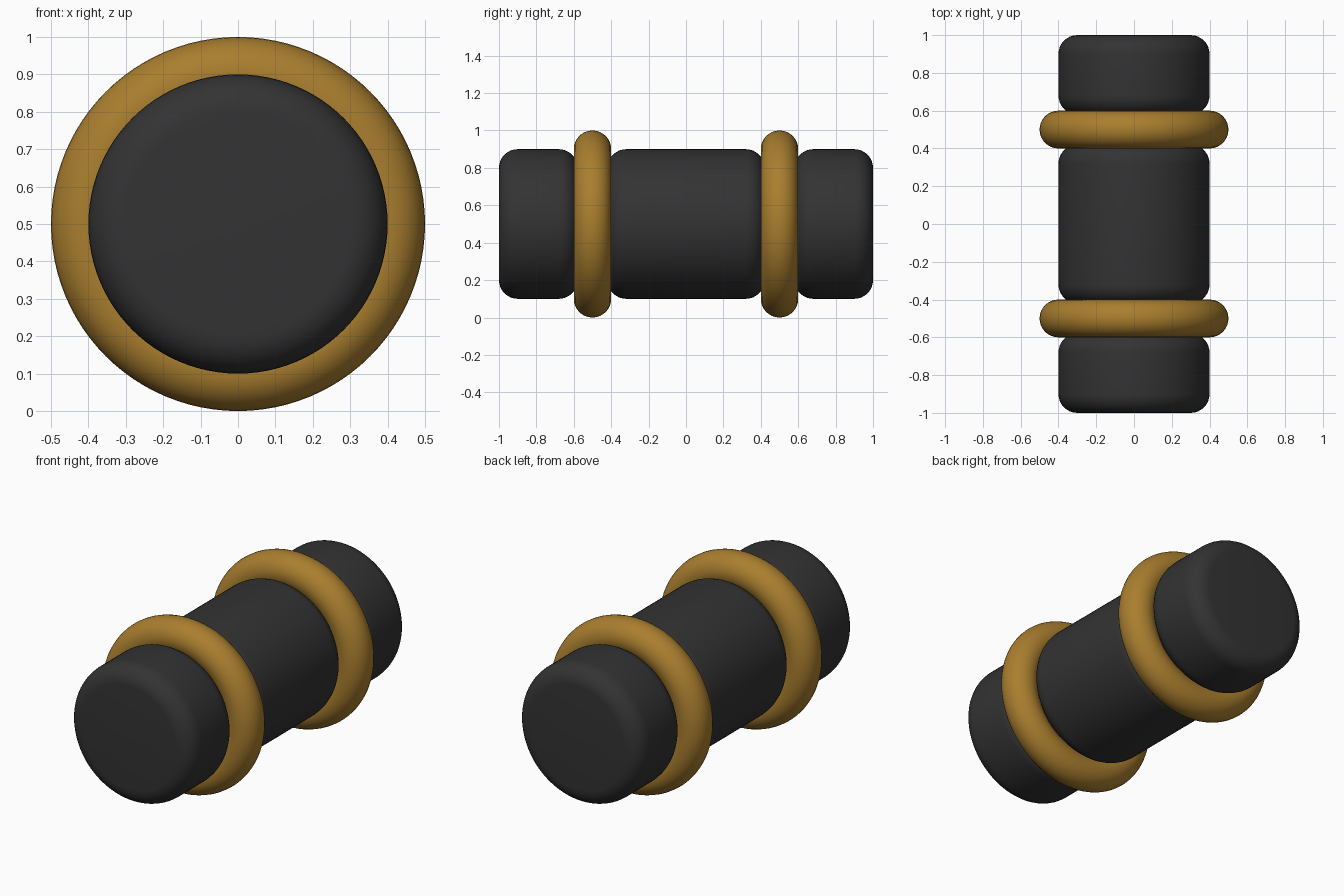
import bpy, math
from mathutils import Matrix

if "Cube" in bpy.data.objects:
    bpy.data.objects.remove(bpy.data.objects["Cube"])

SEG = 96


def material(name, rgb):
    m = bpy.data.materials.new(name)
    m.diffuse_color = (*rgb, 1)
    m.use_nodes = True
    m.node_tree.nodes["Principled BSDF"].inputs["Base Color"].default_value = m.diffuse_color
    return m


dark = material("dark_rubber", (0.033, 0.033, 0.033))
gold = material("gold", (0.40, 0.21, 0.028))


def arc(y, r, rad, a0, a1, n=8):
    """Points (y, radius) of a fillet centred at (y, r)."""
    angles = [math.radians(a0 + (a1 - a0) * i / n) for i in range(n + 1)]
    return [(y + rad * math.cos(a), r + rad * math.sin(a)) for a in angles]


def lathe(name, profile, mat):
    """Revolve a (y, radius) profile about the y axis at z = 0.5, with flat end caps."""
    verts, faces = [], []
    for y, r in profile:
        for i in range(SEG):
            t = 2 * math.pi * i / SEG
            verts.append((r * math.cos(t), y, 0.5 + r * math.sin(t)))
    for k in range(len(profile) - 1):
        for i in range(SEG):
            j = (i + 1) % SEG
            a, b = k * SEG, (k + 1) * SEG
            faces.append((a + i, b + i, b + j, a + j))
    last = (len(profile) - 1) * SEG
    faces.append(tuple(range(SEG)))
    faces.append(tuple(last + i for i in reversed(range(SEG))))
    me = bpy.data.meshes.new(name)
    me.from_pydata(verts, [], faces)
    me.materials.append(mat)
    ob = bpy.data.objects.new(name, me)
    bpy.context.collection.objects.link(ob)
    bpy.context.view_layer.objects.active = ob
    ob.select_set(True)
    bpy.ops.object.shade_smooth_by_angle(angle=math.radians(40))
    ob.select_set(False)


# Body: rounded ends, with a groove under each ring
half = (arc(0.32, 0.3, 0.1, 90, 0) + arc(0.68, 0.3, 0.1, 180, 90)
        + arc(0.9, 0.3, 0.1, 90, 0))
lathe("body", [(-y, r) for y, r in reversed(half)] + half, dark)

# Two rings seated in the grooves
for name, y in (("front_ring", -0.5), ("back_ring", 0.5)):
    bpy.ops.mesh.primitive_torus_add(major_radius=0.4, minor_radius=0.1,
                                     major_segments=SEG, minor_segments=32,
                                     location=(0, y, 0.5), rotation=(math.pi / 2, 0, 0))
    ring = bpy.context.object
    ring.name = name
    ring.data.materials.append(gold)
    bpy.ops.object.shade_smooth()
